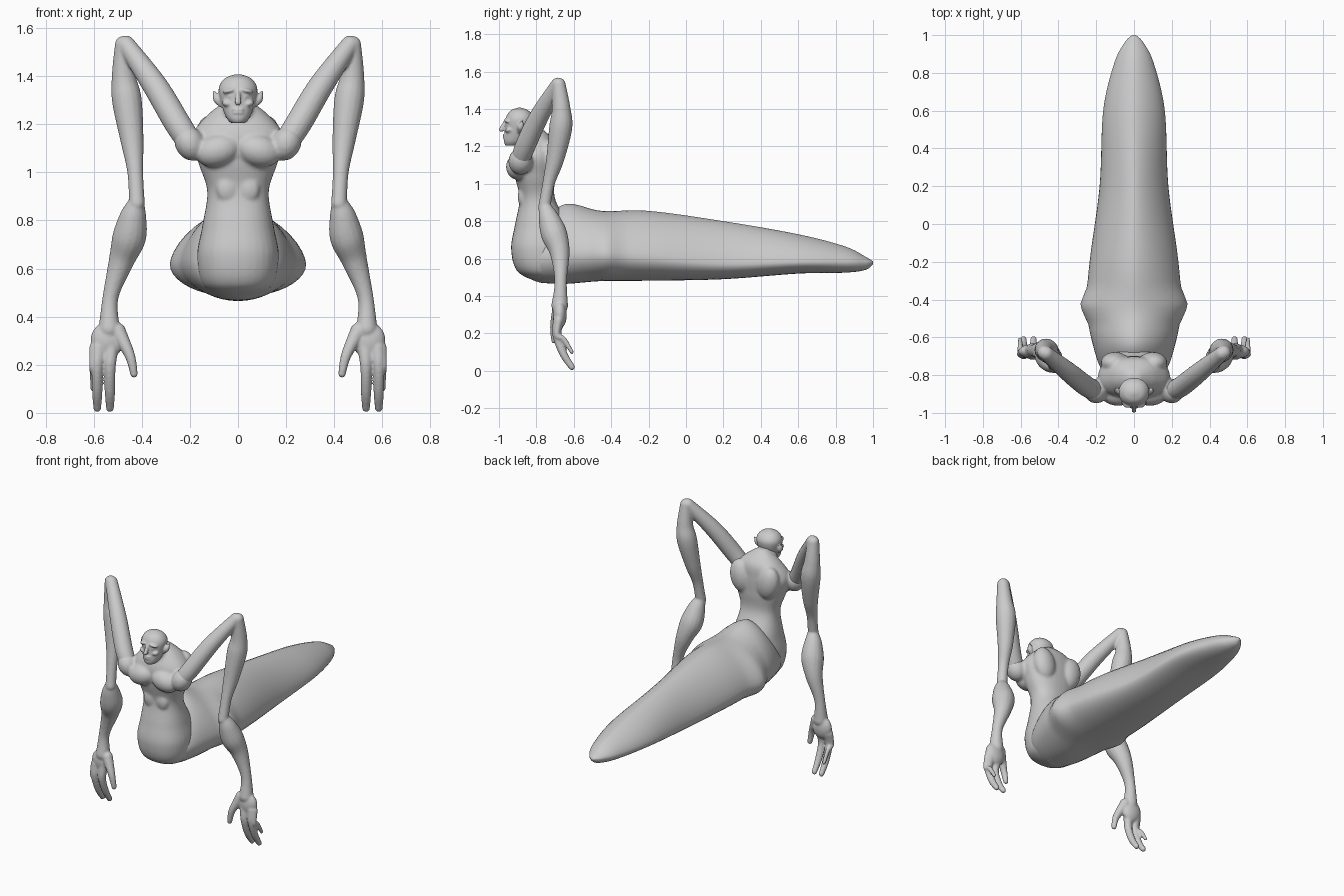
import bpy, bmesh, math
from mathutils import Vector, Matrix

cube = bpy.data.objects.get("Cube")
if cube:
    bpy.data.objects.remove(cube)

clay = bpy.data.materials.new("grey_clay")
clay.use_nodes = True
grey = (0.6, 0.6, 0.6, 1)
clay.diffuse_color = grey
clay.node_tree.nodes["Principled BSDF"].inputs["Base Color"].default_value = grey


def spline(rows, steps=8):
    """Smoothly interpolate rows of numbers."""
    path = []
    for i in range(len(rows) - 1):
        before, start = rows[max(i - 1, 0)], rows[i]
        end, after = rows[i + 1], rows[min(i + 2, len(rows) - 1)]
        for step in range(steps):
            t = step / steps
            path.append([b + t / 2 * (c - a + t * (2 * a - 5 * b + 4 * c - d + t * (3 * (b - c) + d - a)))
                         for a, b, c, d in zip(before, start, end, after)])
    return path + [list(rows[-1])]


def skin(bm, rings):
    """Bridge rings of points into a closed shell."""
    loops = [[bm.verts.new(point) for point in ring] for ring in rings]
    count = len(loops[0])
    faces = [bm.faces.new(loops[0][::-1]), bm.faces.new(loops[-1])]
    for lower, upper in zip(loops, loops[1:]):
        for i in range(count):
            j = (i + 1) % count
            faces.append(bm.faces.new((lower[i], lower[j], upper[j], upper[i])))
    bmesh.ops.recalc_face_normals(bm, faces=faces)


def oval(count, power):
    """Points of a unit superellipse."""
    points = []
    for i in range(count):
        angle = math.tau * i / count
        points.append([math.copysign(abs(value) ** (2 / power), value)
                       for value in (math.cos(angle), math.sin(angle))])
    return points


def trunk(bm, rows, power):
    """Stacked level slices: height, half width, front, back."""
    rings = []
    for z, width, front, back in spline(rows):
        middle, depth = (front + back) / 2, (back - front) / 2
        rings.append([(width * u, middle + depth * v, z) for u, v in oval(32, power)])
    skin(bm, rings)


def blob(bm, position, size, tilt=0):
    matrix = Matrix.Translation(position) @ Matrix.Rotation(tilt, 4, 'Y') @ Matrix.Diagonal((*size, 1))
    bmesh.ops.create_uvsphere(bm, u_segments=20, v_segments=12, radius=1, matrix=matrix)


def pair(bm, position, size, tilt=0):
    x, y, z = position
    for side in (1, -1):
        blob(bm, (side * x, y, z), size, side * tilt)


def tube(bm, rows, side=1):
    """Round limb through centre points with radii, rounded at both ends."""
    path = [(Vector((side * x, y, z)), radius) for x, y, z, radius in spline(rows)]
    rings = []
    for i, (centre, radius) in enumerate(path):
        along = path[min(i + 1, len(path) - 1)][0] - path[max(i - 1, 0)][0]
        across = along.cross(Vector((0, 1, 0))).normalized()
        outward = along.cross(across).normalized()
        rings.append([centre + radius * (u * across + v * outward) for u, v in oval(16, 2)])
    skin(bm, rings)
    for centre, radius in (path[0], path[-1]):
        blob(bm, centre, [radius] * 3)


def finish(bm, name):
    """Make a smooth object from the mesh."""
    mesh = bpy.data.meshes.new(name)
    bm.to_mesh(mesh)
    bm.free()
    mesh.materials.append(clay)
    mesh.shade_smooth()
    part = bpy.data.objects.new(name, mesh)
    bpy.context.collection.objects.link(part)
    return part


def fuse(bm, name, voxel):
    """Blend overlapping pieces into one skin."""
    part = finish(bm, name)
    remesh = part.modifiers.new("fuse", 'REMESH')
    remesh.mode = 'VOXEL'
    remesh.voxel_size = voxel
    remesh.use_smooth_shade = True
    soften = part.modifiers.new("soften", 'SMOOTH')
    soften.iterations = 4


# Tail: position along y, half width, top, bottom, height of the widest line
bm = bmesh.new()
rings = []
for y, width, top, bottom, middle in spline([
        (-.86, .06, .62, .51, .56), (-.79, .16, .76, .475, .6), (-.65, .215, .89, .465, .62),
        (-.45, .25, .855, .48, .62), (-.2, .235, .855, .482, .6), (.2, .182, .8, .49, .57),
        (.6, .163, .73, .52, .58), (.85, .105, .665, .525, .58), (.96, .05, .61, .54, .58),
        (1, .01, .585, .57, .58)]):
    # Pointed hip flare on both flanks
    width += .035 * max(0, 1 - abs(y + .43) / .1)
    upper = [(width * u, y, middle + (top - middle) * v) for u, v in oval(40, 1.6) if v >= 0]
    lower = [(width * u, y, middle + (middle - bottom) * v) for u, v in oval(40, 2) if v < 0]
    rings.append(upper + lower)
skin(bm, rings)
finish(bm, "tail")

# Torso with neck, chest, shoulder blades, shoulders and ribs
bm = bmesh.new()
trunk(bm, [(.47, .05, -.78, -.62), (.53, .145, -.9, -.6), (.65, .17, -.935, -.6), (.78, .148, -.915, -.63),
           (.92, .128, -.89, -.7), (1.04, .165, -.915, -.7), (1.15, .19, -.925, -.7),
           (1.24, .125, -.89, -.715), (1.31, .03, -.84, -.79)], 2.3)
tube(bm, [(0, -.8, 1.2, .07), (0, -.9, 1.29, .06)])
pair(bm, (.085, -.895, 1.09), (.095, .068, .068), .25)
pair(bm, (.1, -.735, 1.13), (.075, .058, .11), .2)
pair(bm, (.2, -.885, 1.12), (.062, .065, .075), .5)
pair(bm, (.045, -.875, .93), (.045, .025, .055))
fuse(bm, "torso", .009)

# Head with brow, cheeks, eyes, nose, lips and pointed ears
bm = bmesh.new()
trunk(bm, [(1.205, .03, -.965, -.89), (1.23, .05, -.974, -.86), (1.29, .071, -.968, -.827),
           (1.35, .08, -.964, -.815), (1.39, .055, -.94, -.84), (1.407, .012, -.9, -.88)], 2.1)
pair(bm, (.032, -.95, 1.34), (.032, .024, .011), .25)
pair(bm, (.045, -.945, 1.285), (.022, .022, .014), -.3)
pair(bm, (.03, -.953, 1.316), (.012, .012, .01))
tube(bm, [(0, -.965, 1.335, .009), (0, -.987, 1.29, .013)])
for height in (1.247, 1.261):
    blob(bm, (0, -.968, height), (.026, .012, .006))
for side in (1, -1):
    tube(bm, [(.07, -.89, 1.28, .011), (.086, -.885, 1.305, .018), (.1, -.875, 1.335, .005)], side)
fuse(bm, "head", .005)

# Arms
for name, side in (("left_arm", 1), ("right_arm", -1)):
    bm = bmesh.new()
    # Raised upper arm
    tube(bm, [(.19, -.89, 1.11, .05), (.25, -.86, 1.2, .055), (.345, -.785, 1.36, .052),
              (.465, -.685, 1.53, .038)], side)
    # Long hanging forearm
    tube(bm, [(.475, -.68, 1.53, .037), (.475, -.667, 1.4, .05), (.462, -.67, 1.3, .062),
              (.44, -.7, 1.13, .048), (.427, -.735, 1, .033), (.42, -.758, .87, .033)], side)
    # Bulging lower limb down to the wrist
    tube(bm, [(.42, -.755, .88, .032), (.435, -.735, .82, .055), (.452, -.705, .73, .07),
              (.485, -.675, .63, .053), (.53, -.67, .48, .033), (.535, -.675, .35, .045)], side)
    # Palm and thumb
    blob(bm, (side * .545, -.675, .3), (.068, .038, .075), side * .15)
    tube(bm, [(.5, -.68, .34, .034), (.45, -.705, .24, .022), (.432, -.705, .162, .016)], side)
    # Fingers curling backward: sideways place, tip height, thickness
    for x, tip, thick in ((.585, .02, .024), (.532, .02, .024), (.603, .1, .016)):
        tube(bm, [(x - .005, -.68, .27, thick * 1.3), (x, -.69, .19, thick),
                  (x, -.655, tip + .07, thick * .9), (x, -.61, tip, thick * .7)], side)
    fuse(bm, name, .0065)
